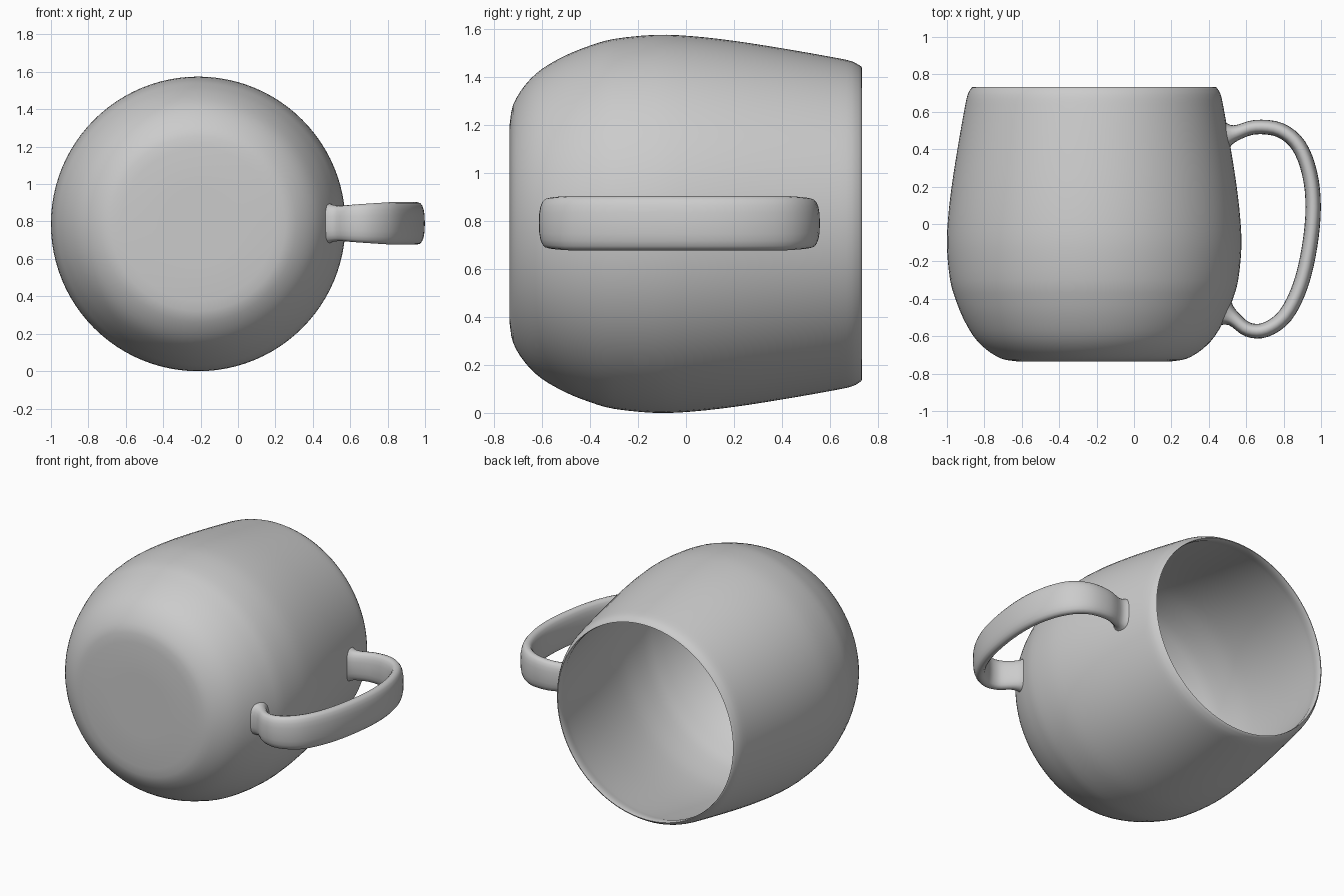
import bpy, bmesh, math
from mathutils import Vector

cube = bpy.data.objects.get("Cube")
if cube:
    bpy.data.objects.remove(cube, do_unlink=True)

AXIS_X, AXIS_Z = -0.213, 0.787
WALL = 0.03

clay = bpy.data.materials.new("plain_grey")
clay.use_nodes = True
GREY = (0.6, 0.6, 0.6, 1)
clay.diffuse_color = GREY
clay.node_tree.nodes["Principled BSDF"].inputs["Base Color"].default_value = GREY


def smooth_path(points, steps):
    """Catmull-Rom curve through 2D points."""
    pts = [Vector(p) for p in points]
    pts = [2 * pts[0] - pts[1]] + pts + [2 * pts[-1] - pts[-2]]
    path = []
    for a, b, c, d in zip(pts, pts[1:], pts[2:], pts[3:]):
        for i in range(steps):
            t = i / steps
            path.append(0.5 * (2 * b + (c - a) * t + (2 * a - 5 * b + 4 * c - d) * t ** 2
                               + (3 * b - a - 3 * c + d) * t ** 3))
    return path + [pts[-2]]


def skin(name, rings):
    """Join closed rings of points into a capped, smooth tube."""
    bm = bmesh.new()
    loops = [[bm.verts.new(p) for p in ring] for ring in rings]
    n = len(loops[0])
    for low, high in zip(loops, loops[1:]):
        for i in range(n):
            j = (i + 1) % n
            bm.faces.new((low[i], low[j], high[j], high[i]))
    bm.faces.new(loops[0][::-1])
    bm.faces.new(loops[-1])
    bmesh.ops.recalc_face_normals(bm, faces=bm.faces)
    mesh = bpy.data.meshes.new(name)
    bm.to_mesh(mesh)
    bm.free()
    mesh.materials.append(clay)
    obj = bpy.data.objects.new(name, mesh)
    bpy.context.collection.objects.link(obj)
    bpy.ops.object.select_all(action="DESELECT")
    bpy.context.view_layer.objects.active = obj
    obj.select_set(True)
    bpy.ops.object.shade_smooth_by_angle(angle=math.radians(50))


def circle(radius, y, sides=96):
    angles = [math.tau * i / sides for i in range(sides)]
    return [(AXIS_X + radius * math.cos(a), y, AXIS_Z + radius * math.sin(a)) for a in angles]


# Mug body: outer wall from base to rim, then the inner wall back down (radius, y)
outer = smooth_path([(0.41, -0.735), (0.495, -0.72), (0.578, -0.67), (0.645, -0.6), (0.702, -0.5),
                     (0.742, -0.4), (0.77, -0.3), (0.787, -0.13), (0.782, 0.02), (0.762, 0.2),
                     (0.731, 0.4), (0.696, 0.6), (0.677, 0.69), (0.655, 0.73)], 3)
inner = [(r - WALL, max(y, -0.735 + WALL)) for r, y in reversed(outer[4:-3])]
inner += [(0.42, -0.735 + WALL), (0.2, -0.735 + WALL)]
rim = [(0.648, 0.733), (0.645, 0.72)]
profile = [(0.2, -0.735)] + [tuple(p) for p in outer] + rim + inner
skin("mug_body", [circle(r, y) for r, y in profile])

# Handle: a rounded strap swept along its loop, flaring where it meets the wall
loop = smooth_path([(0.488, 0.475), (0.545, 0.487), (0.65, 0.518), (0.78, 0.502), (0.88, 0.42),
                    (0.939, 0.27), (0.958, 0.09), (0.939, -0.12), (0.891, -0.325), (0.81, -0.488),
                    (0.705, -0.565), (0.61, -0.565), (0.532, -0.507), (0.478, -0.475)], 4)
last = len(loop) - 1
rings = []
for i, p in enumerate(loop):
    along = (loop[min(i + 1, last)] - loop[max(i - 1, 0)]).normalized()
    side = Vector((-along.y, along.x))
    root = max(0, 1 - min(i, last - i) / 6)
    middle = min(1, min(i, last - i) / 16)
    thick = 0.036 + 0.005 * middle + 0.045 * root ** 2
    tall = 0.086 + 0.027 * middle + 0.024 * root ** 2
    ring = []
    for k in range(20):
        c, s = math.cos(math.tau * k / 20), math.sin(math.tau * k / 20)
        across = side * thick * math.copysign(abs(c) ** 0.8, c)
        ring.append((p.x + across.x, p.y + across.y,
                     AXIS_Z + 0.003 + tall * math.copysign(abs(s) ** 0.8, s)))
    rings.append(ring)
skin("handle", rings)
